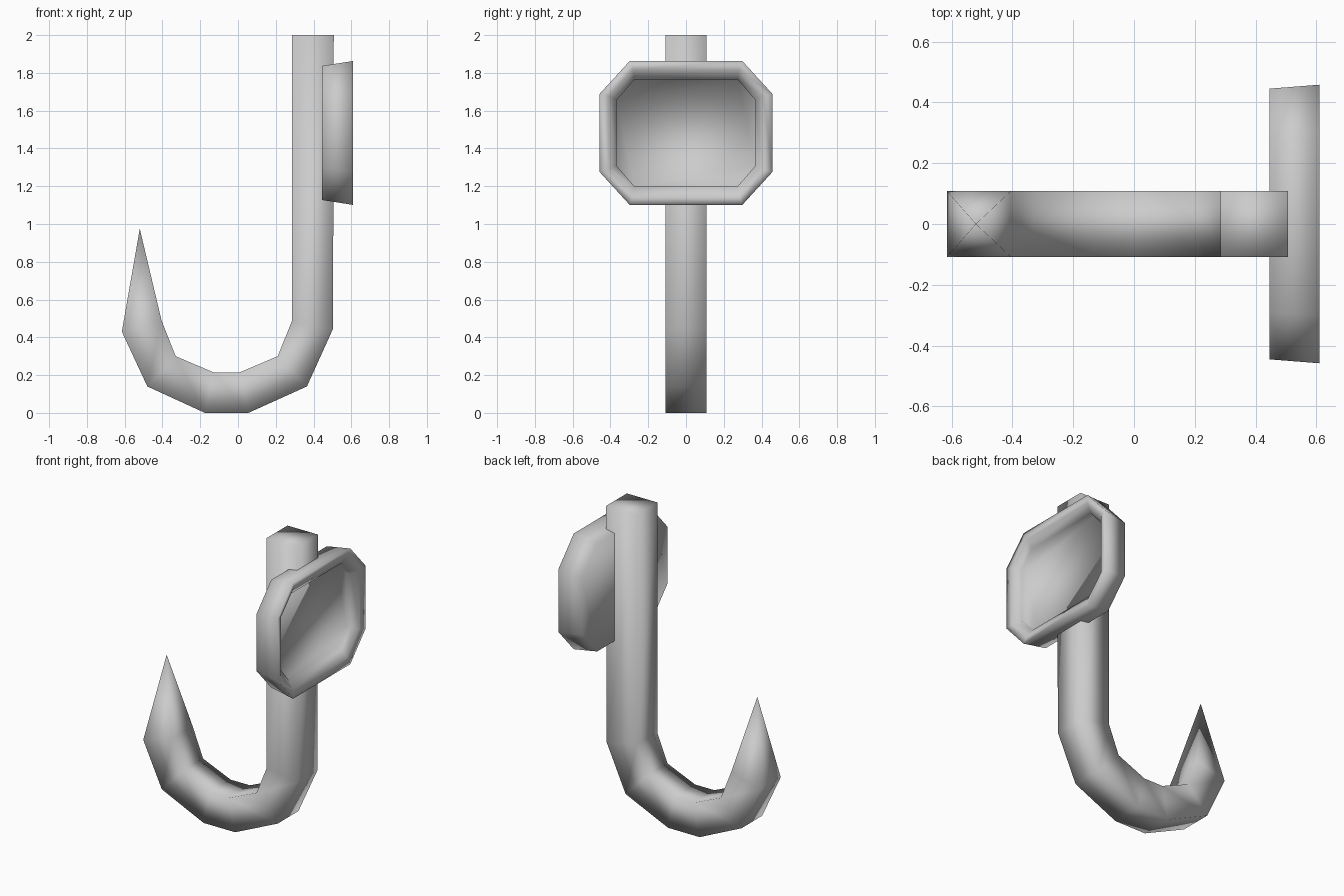
import bpy

if "Cube" in bpy.data.objects:
    bpy.data.objects.remove(bpy.data.objects["Cube"])

steel = bpy.data.materials.new("grey steel")
steel.diffuse_color = (0.6, 0.6, 0.6, 1)
steel.use_nodes = True
steel.node_tree.nodes["Principled BSDF"].inputs["Base Color"].default_value = steel.diffuse_color


def loft(name, rings, tip=None):
    """Skin matching rings of points, closing the ends with a face or a tip."""
    n = len(rings[0])
    verts = [p for ring in rings for p in ring]
    faces = []
    for r in range(len(rings) - 1):
        for i in range(n):
            j = (i + 1) % n
            faces.append((r * n + i, r * n + j, (r + 1) * n + j, (r + 1) * n + i))
    faces.append(tuple(reversed(range(n))))
    last = (len(rings) - 1) * n
    if tip:
        verts.append(tip)
        faces += [(last + i, last + (i + 1) % n, len(verts) - 1) for i in range(n)]
    else:
        faces.append(tuple(range(last, last + n)))
    mesh = bpy.data.meshes.new(name)
    mesh.from_pydata(verts, [], faces)
    mesh.materials.append(steel)
    mesh.shade_smooth()
    obj = bpy.data.objects.new(name, mesh)
    bpy.context.collection.objects.link(obj)
    return obj


# Hook: square bar; each station gives inner (x, z) and outer (x, z)
W = 0.108
stations = [
    ((0.285, 2.0), (0.507, 2.0)),
    ((0.285, 0.485), (0.503, 0.445)),
    ((0.21, 0.30), (0.365, 0.14)),
    ((0.01, 0.215), (0.055, 0.0)),
    ((-0.13, 0.215), (-0.175, 0.0)),
    ((-0.33, 0.30), (-0.48, 0.14)),
    ((-0.405, 0.49), (-0.615, 0.43)),
]
bar = [[(a[0], -W, a[1]), (a[0], W, a[1]), (b[0], W, b[1]), (b[0], -W, b[1])]
       for a, b in stations]
loft("hook_bar", bar, tip=(-0.52, 0, 0.975))


# Mounting plate: chamfered rectangle rings from the back to the recessed panel
def octagon(x, hy, hz, cy, cz, zc=1.482):
    """Chamfered rectangle facing +x with half sizes and corner cuts."""
    quarter = [(hy, hz - cz), (hy - cy, hz)]
    pts = quarter + [(-y, z) for y, z in reversed(quarter)]
    pts += [(-y, -z) for y, z in pts]
    return [(x, y, zc + z) for y, z in pts]


loft("mounting_plate", [
    octagon(0.445, 0.445, 0.355, 0.155, 0.17),
    octagon(0.61, 0.458, 0.381, 0.16, 0.175),
    octagon(0.60, 0.41, 0.335, 0.13, 0.14),
    octagon(0.565, 0.368, 0.283, 0.095, 0.11),
    octagon(0.53, 0.368, 0.283, 0.095, 0.11),
])
